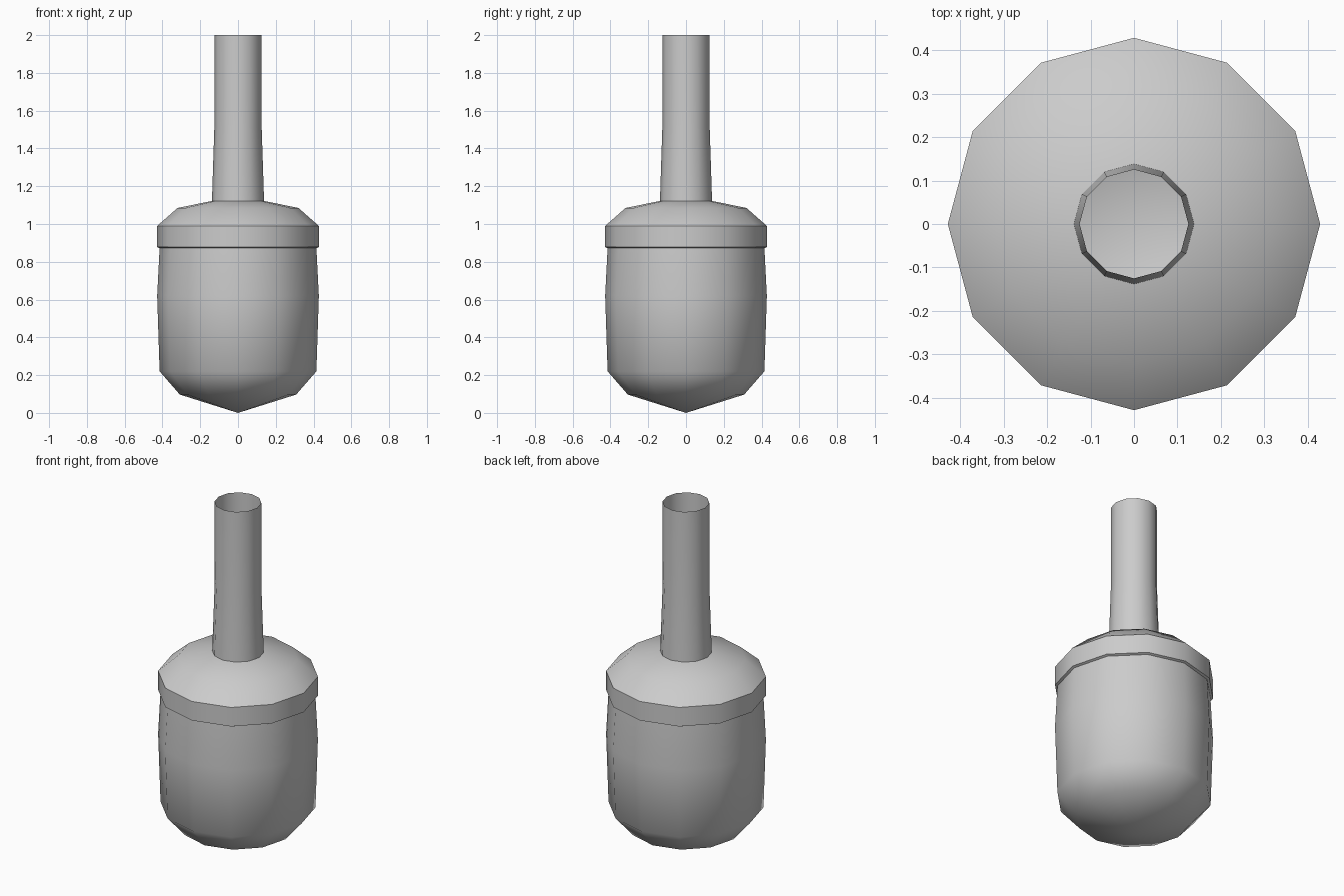
import bpy, bmesh, math

if "Cube" in bpy.data.objects:
    bpy.data.objects.remove(bpy.data.objects["Cube"])

SIDES = 12


def lathe(name, profile):
    """Revolve (radius, z) points round the z axis; radius 0 makes a pole."""
    bm = bmesh.new()
    rings = []
    for r, z in profile:
        if r == 0:
            rings.append([bm.verts.new((0, 0, z))] * SIDES)
        else:
            rings.append([bm.verts.new((r * math.cos(2 * math.pi * i / SIDES),
                                        r * math.sin(2 * math.pi * i / SIDES), z))
                          for i in range(SIDES)])
    for low, high in zip(rings, rings[1:]):
        for i in range(SIDES):
            j = (i + 1) % SIDES
            quad = [low[i], low[j], high[j], high[i]]
            bm.faces.new(list(dict.fromkeys(quad)))
    mesh = bpy.data.meshes.new(name)
    bm.to_mesh(mesh)
    bm.free()
    obj = bpy.data.objects.new(name, mesh)
    bpy.context.collection.objects.link(obj)
    bpy.ops.object.select_all(action='DESELECT')
    obj.select_set(True)
    bpy.context.view_layer.objects.active = obj
    bpy.ops.object.shade_smooth_by_angle(angle=math.radians(44))
    return obj


# Bulging vessel with a shallow pointed bottom
lathe("body", [(0, 0), (0.308, 0.097), (0.415, 0.22), (0.428, 0.62), (0.415, 0.872)])

# Rim band with a small underside lip, and sloping shoulder
lathe("collar", [(0.415, 0.872), (0.428, 0.878), (0.428, 0.99),
                 (0.32, 1.085), (0.138, 1.122)])

# Open, slightly tapered tube
lathe("neck", [(0.138, 1.122), (0.125, 1.52), (0.125, 2.0)])
